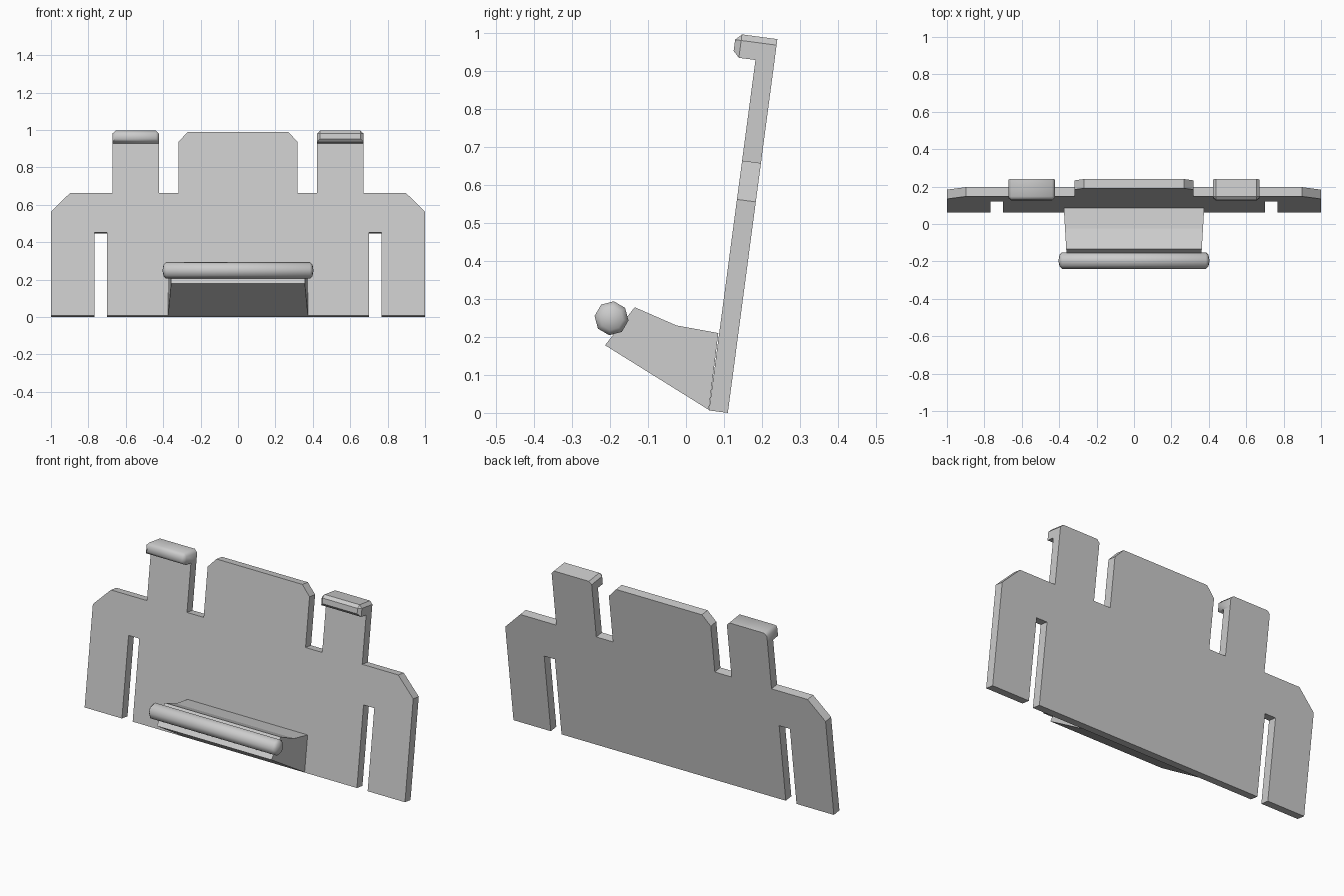
import bpy, bmesh, math
from mathutils import Vector

if "Cube" in bpy.data.objects:
    bpy.data.objects.remove(bpy.data.objects["Cube"])

TILT = math.atan(0.13 / 0.98)
S, C = math.sin(TILT), math.cos(TILT)
THICK = 0.05

grey = bpy.data.materials.new("plain grey")
grey.diffuse_color = (0.6, 0.6, 0.6, 1)
grey.use_nodes = True
grey.node_tree.nodes["Principled BSDF"].inputs["Base Color"].default_value = grey.diffuse_color


def leaned(x, v, t):
    """Plate space (across, up the plate, out of its front) to world."""
    return Vector((x, 0.11 + v * S - t * C, v * C + t * S))


def finish(bm, name, smooth=None):
    bmesh.ops.recalc_face_normals(bm, faces=bm.faces[:])
    mesh = bpy.data.meshes.new(name)
    bm.to_mesh(mesh)
    bm.free()
    mesh.materials.append(grey)
    ob = bpy.data.objects.new(name, mesh)
    bpy.context.collection.objects.link(ob)
    if smooth:
        bpy.ops.object.select_all(action='DESELECT')
        ob.select_set(True)
        bpy.context.view_layer.objects.active = ob
        bpy.ops.object.shade_smooth_by_angle(angle=math.radians(smooth))
    return ob


def loft(bm, a, b):
    """Close two matching outlines into a solid."""
    a = [bm.verts.new(p) for p in a]
    b = [bm.verts.new(p) for p in b]
    bm.faces.new(a)
    bm.faces.new(b[::-1])
    n = len(a)
    for i in range(n):
        j = (i + 1) % n
        bm.faces.new((a[i], b[i], b[j], a[j]))


# Leaning plate with slots, shoulders, tab stems and raised centre
HOOK_V, TOP_V = 0.93, 0.992
half = [(0.70, 0), (0.70, 0.45), (0.767, 0.45), (0.767, 0), (1, 0),
        (1, 0.56), (0.897, 0.663), (0.672, 0.663), (0.672, HOOK_V),
        (0.422, HOOK_V), (0.422, 0.663), (0.318, 0.663),
        (0.318, 0.938), (0.268, TOP_V)]
outline = half + [(-x, v) for x, v in reversed(half)]
bm = bmesh.new()
loft(bm, [leaned(x, v, 0) for x, v in outline],
     [leaned(x, v, THICK) for x, v in outline])
finish(bm, "back_plate")


# Hooked heads on the two tabs
def hook(name, x0, x1, smooth):
    depth = 0.11
    bm = bmesh.new()
    corners = [(x0, HOOK_V), (x1, HOOK_V), (x1, TOP_V), (x0, TOP_V)]
    loft(bm, [(x, v, 0) for x, v in corners],
         [(x, v, depth) for x, v in corners])
    edges = []
    for e in bm.edges:
        p, q = (w.co for w in e.verts)
        front = min(p.z, q.z) > depth - 0.001
        top_corner = abs(p.z - q.z) > 0.05 and p.y > HOOK_V + 0.01
        if front or top_corner:
            edges.append(e)
    bmesh.ops.bevel(bm, geom=edges, offset=0.016, segments=1,
                    affect='EDGES', profile=0.5)
    for w in bm.verts:
        w.co = leaned(*w.co)
    finish(bm, name, smooth)


hook("left_hook", -0.672, -0.422, 60)
hook("right_hook", 0.422, 0.672, None)

# Wedge bracket, narrowing slightly toward the front
profile = [(0.06, 0.008), (-0.213, 0.178), (-0.135, 0.278),
           (-0.025, 0.23), (0.085, 0.21)]
bm = bmesh.new()
sides = [[(s * (0.362 + 0.013 * (y + 0.14) / 0.22), y, z)
          for y, z in profile] for s in (-1, 1)]
loft(bm, *sides)
finish(bm, "bracket")

# Eight-sided rod with domed ends
bm = bmesh.new()
rings = []
for x, r in [(-0.398, 0.031), (-0.385, 0.045), (0.385, 0.045), (0.398, 0.031)]:
    rings.append([bm.verts.new((x, -0.196 + r * math.cos(a), 0.249 + r * math.sin(a)))
                  for a in (math.tau * i / 8 - TILT for i in range(8))])
poles = [bm.verts.new((x, -0.196, 0.249)) for x in (-0.404, 0.404)]
for i in range(8):
    j = (i + 1) % 8
    for a, b in zip(rings, rings[1:]):
        bm.faces.new((a[i], b[i], b[j], a[j]))
    bm.faces.new((poles[0], rings[0][i], rings[0][j]))
    bm.faces.new((poles[1], rings[3][j], rings[3][i]))
finish(bm, "rod", 60)
